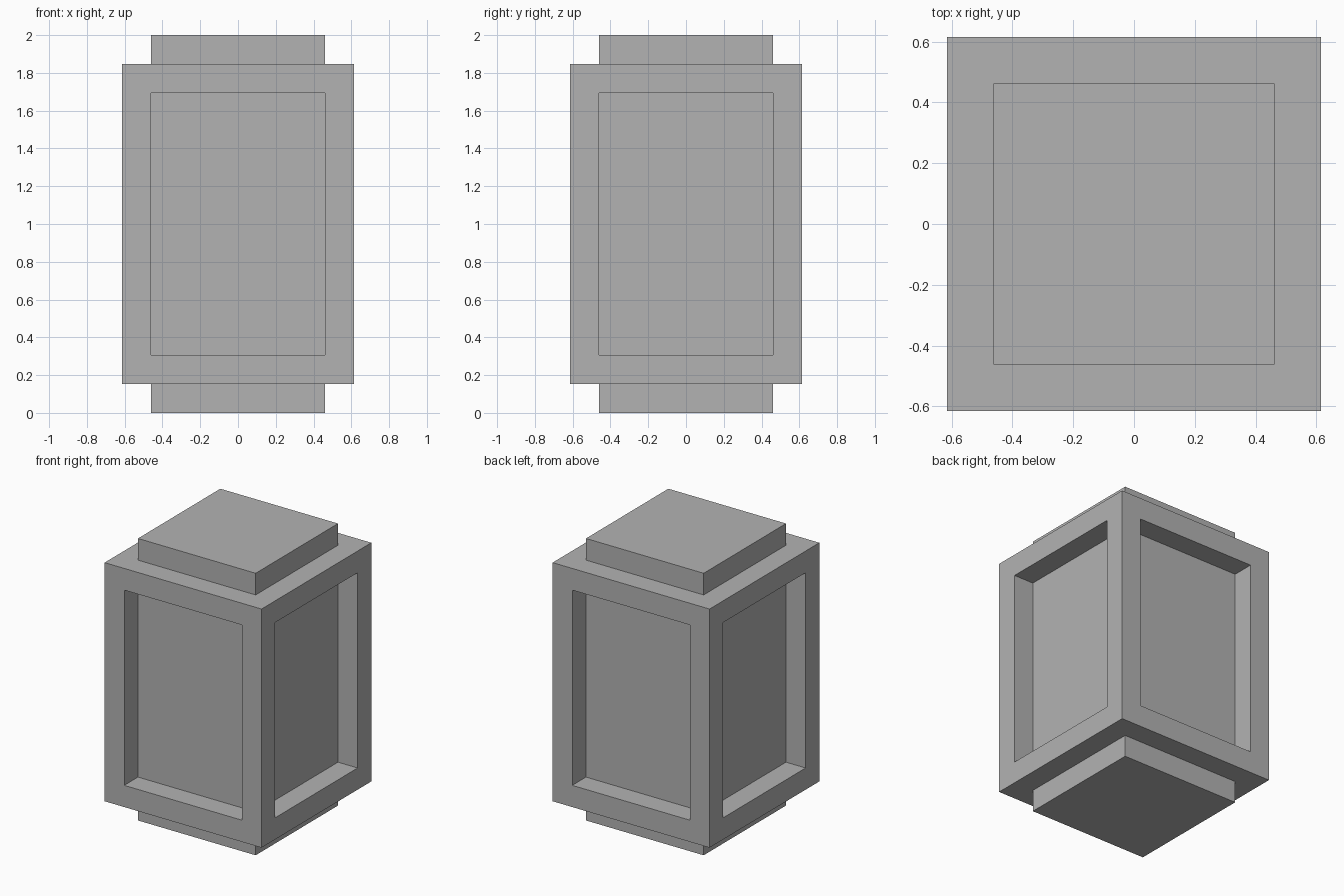
import bpy
import bmesh
from mathutils import Matrix, Vector

default_cube = bpy.data.objects.get("Cube")
if default_cube:
    bpy.data.objects.remove(default_cube, do_unlink=True)

U = 2 / 13            # frame thickness: the block is 8 x 8 x 13 of these units

grey = bpy.data.materials.new("plain grey")
grey.use_nodes = True
colour = (0.45, 0.45, 0.45, 1)
grey.diffuse_color = colour
grey.node_tree.nodes["Principled BSDF"].inputs["Base Color"].default_value = colour


def box_mesh(width, z0, z1):
    """Square box between two heights, measured in units."""
    bm = bmesh.new()
    size = Matrix.Diagonal((width * U, width * U, (z1 - z0) * U, 1))
    place = Matrix.Translation((0, 0, (z0 + z1) / 2 * U))
    bmesh.ops.create_cube(bm, size=1, matrix=place @ size)
    bm.normal_update()
    return bm


def finish(bm, name):
    mesh = bpy.data.meshes.new(name)
    bm.to_mesh(mesh)
    bm.free()
    mesh.materials.append(grey)
    obj = bpy.data.objects.new(name, mesh)
    bpy.context.collection.objects.link(obj)
    return obj


# Casing: a frame around four straight-walled recessed panels
casing = box_mesh(8, 1, 12)
sides = [f for f in casing.faces if abs(f.normal.z) < 0.5]
bmesh.ops.inset_individual(casing, faces=sides, thickness=U, use_even_offset=True)
panels = bmesh.ops.extrude_discrete_faces(casing, faces=sides)["faces"]
for panel in panels:
    panel.normal_update()
    inward = Vector(panel.normal) * -U
    bmesh.ops.translate(casing, verts=panel.verts[:], vec=inward)
casing.normal_update()
finish(casing, "panelled_casing")

# Plinth below and cap above
finish(box_mesh(6, 0, 1), "base_plinth")
finish(box_mesh(6, 12, 13), "top_cap")
